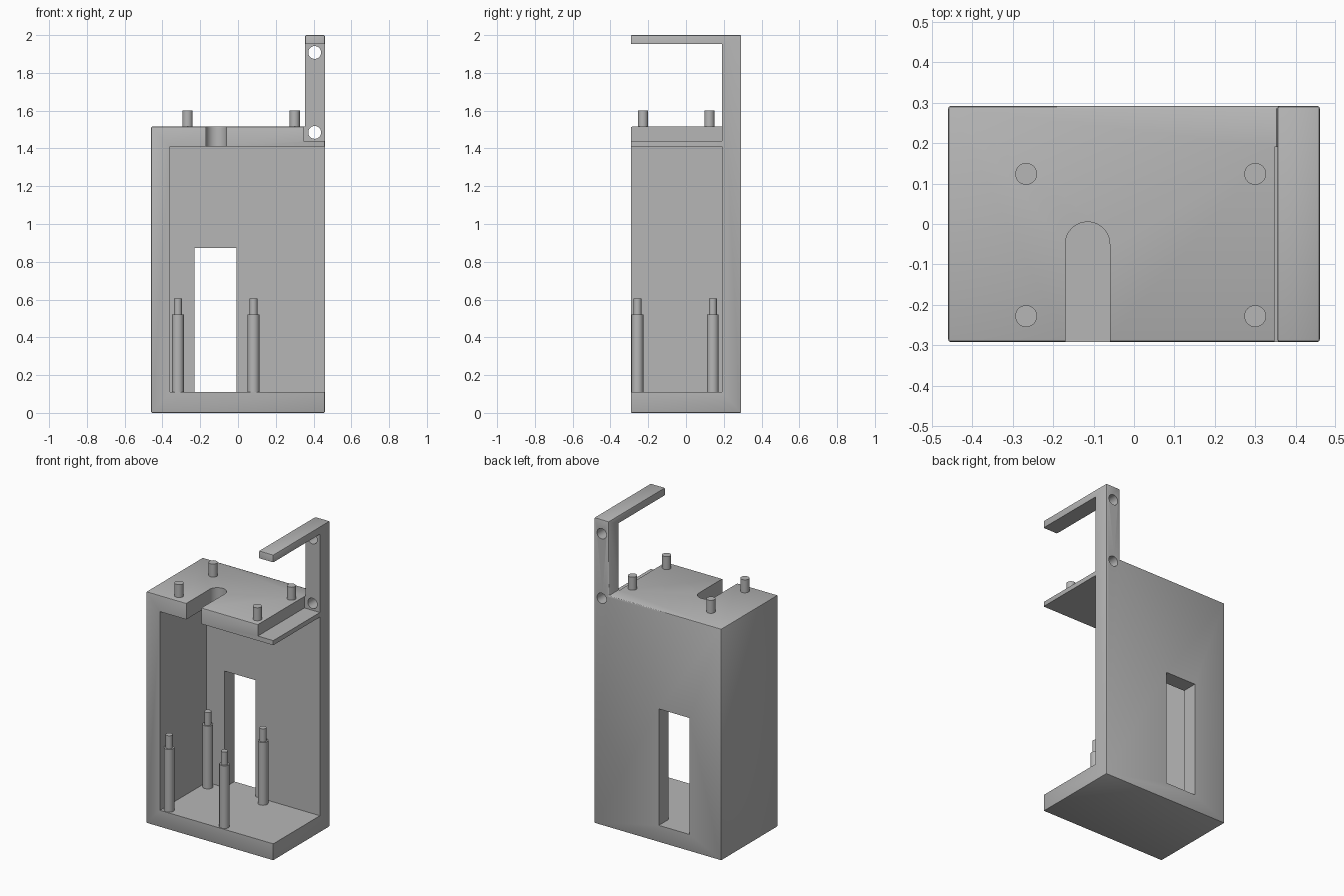
import bpy, bmesh, math
from mathutils import Vector

cube = bpy.data.objects.get("Cube")
if cube:
    bpy.data.objects.remove(cube, do_unlink=True)

grey = bpy.data.materials.new("plain grey")
grey.use_nodes = True
colour = (0.47, 0.47, 0.47, 1)
grey.diffuse_color = colour
grey.node_tree.nodes["Principled BSDF"].inputs["Base Color"].default_value = colour


def prism(name, outline, axis, low, high):
    """Extrude a 2D outline along y (outline in x, z) or z (outline in x, y)."""
    bm = bmesh.new()
    place = (lambda a, b: (a, low, b)) if axis == "y" else (lambda a, b: (a, b, low))
    face = bm.faces.new([bm.verts.new(place(a, b)) for a, b in outline])
    out = bmesh.ops.extrude_face_region(bm, geom=[face])
    move = Vector((0, high - low, 0) if axis == "y" else (0, 0, high - low))
    bmesh.ops.translate(bm, vec=move,
                        verts=[v for v in out["geom"] if isinstance(v, bmesh.types.BMVert)])
    bmesh.ops.recalc_face_normals(bm, faces=bm.faces)
    mesh = bpy.data.meshes.new(name)
    bm.to_mesh(mesh)
    bm.free()
    mesh.materials.append(grey)
    obj = bpy.data.objects.new(name, mesh)
    bpy.context.collection.objects.link(obj)
    return obj


def rect(a, b, c, d):
    return [(a, c), (b, c), (b, d), (a, d)]


def arc(x, y, r, turn=2 * math.pi, steps=32):
    count = steps if turn > 6 else steps + 1
    return [(x + r * math.cos(turn * i / steps), y + r * math.sin(turn * i / steps))
            for i in range(count)]


def activate(obj):
    bpy.ops.object.select_all(action="DESELECT")
    obj.select_set(True)
    bpy.context.view_layer.objects.active = obj


def smooth(obj):
    activate(obj)
    bpy.ops.object.shade_smooth_by_angle(angle=math.radians(35))


# Housing silhouette with the tall corner column, edges slightly rounded
housing = prism("housing", [(-0.46, 0), (0.46, 0), (0.46, 2), (0.355, 2),
                            (0.355, 1.515), (-0.46, 1.515)], "y", -0.292, 0.292)
activate(housing)
bevel = housing.modifiers.new("soft edges", "BEVEL")
bevel.width = 0.006
bevel.segments = 2
bpy.ops.object.modifier_apply(modifier=bevel.name)

# Interior, gap under the arm, rear window, cable slot and column holes
cutters = [
    prism("interior_cutter", rect(-0.36, 1, 0.11, 1.41), "y", -1, 0.19),
    prism("arm_gap_cutter", rect(0.348, 1, 1.44, 1.952), "y", -1, 0.19),
    prism("window_cutter", rect(-0.23, -0.008, 0.11, 0.872), "y", 0.1, 0.5),
    prism("slot_cutter", [(-0.17, -1), (-0.06, -1)] + arc(-0.115, -0.05, 0.055, math.pi),
          "z", 1.3, 1.6),
]
for z in (1.485, 1.908):
    cutters.append(prism("hole_cutter", arc(0.406, z, 0.034), "y", 0.1, 0.5))
for cutter in cutters:
    activate(housing)
    cut = housing.modifiers.new("cut", "BOOLEAN")
    cut.operation = "DIFFERENCE"
    cut.solver = "EXACT"
    cut.object = cutter
    bpy.ops.object.modifier_apply(modifier=cut.name)
    bpy.data.objects.remove(cutter, do_unlink=True)
smooth(housing)

# Locating pins on the top plate
for x in (-0.267, 0.3):
    for y in (-0.228, 0.124):
        smooth(prism("top_pin", arc(x, y, 0.027), "z", 1.51, 1.6))

# Stepped standoffs on the floor
for x in (-0.318, 0.082):
    for y in (-0.257, 0.142):
        smooth(prism("standoff_post", arc(x, y, 0.031), "z", 0.105, 0.52))
        smooth(prism("standoff_tip", arc(x, y, 0.021), "z", 0.515, 0.605))
